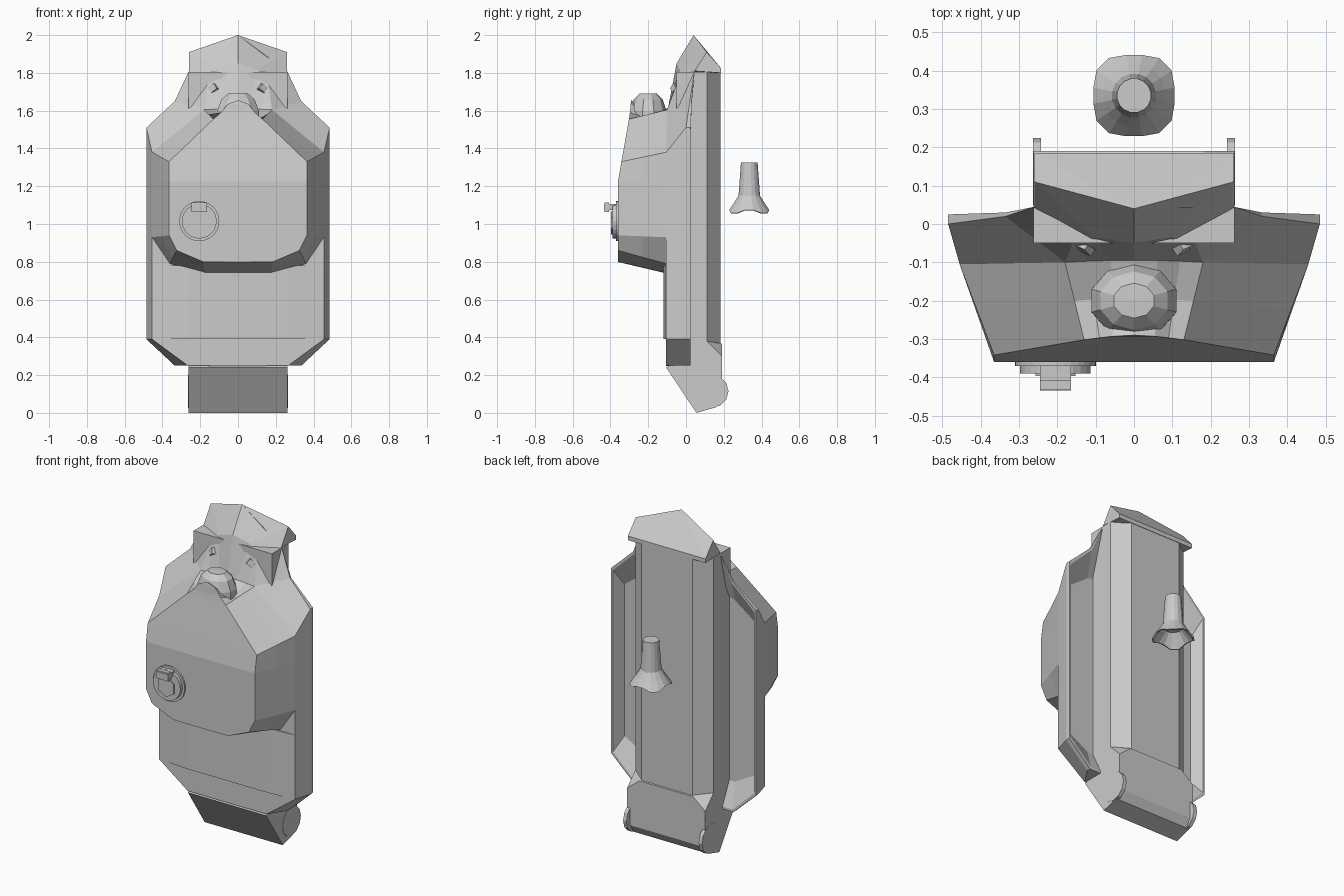
import bpy, bmesh, math
from mathutils import Vector

if "Cube" in bpy.data.objects:
    bpy.data.objects.remove(bpy.data.objects["Cube"])


def finish(name, bm):
    bmesh.ops.remove_doubles(bm, verts=bm.verts, dist=0.0005)
    bmesh.ops.dissolve_degenerate(bm, edges=bm.edges, dist=0.0005)
    bmesh.ops.recalc_face_normals(bm, faces=bm.faces)
    me = bpy.data.meshes.new(name)
    bm.to_mesh(me)
    bm.free()
    ob = bpy.data.objects.new(name, me)
    bpy.context.collection.objects.link(ob)
    return ob


def flip(p):
    return (-p[0], p[1], p[2])


def loft(name, halves):
    """Skin right-half outlines mirrored across x, capped with left-right strips."""
    bm = bmesh.new()
    n = len(halves[0])
    rings = [[bm.verts.new(p) for p in h + [flip(q) for q in reversed(h)]] for h in halves]
    for a, b in zip(rings, rings[1:]):
        for i in range(2 * n):
            j = (i + 1) % (2 * n)
            bm.faces.new((a[i], a[j], b[j], b[i]))
    for r in (rings[0], rings[-1]):
        for i in range(n - 1):
            bm.faces.new((r[i], r[i + 1], r[-2 - i], r[-1 - i]))
    return finish(name, bm)


def hull(name, pts):
    """Convex block from right-side points plus their mirror."""
    bm = bmesh.new()
    for p in {q for p in pts for q in (tuple(p), flip(p))}:
        bm.verts.new(p)
    bmesh.ops.convex_hull(bm, input=bm.verts)
    bmesh.ops.dissolve_limit(bm, angle_limit=0.02, verts=bm.verts, edges=bm.edges)
    return finish(name, bm)


def rings(name, centre, profile, sides, shape):
    """Stack of rings (r, z, blend), shape(angle, blend) gives x/y scale and lift."""
    bm = bmesh.new()
    prev = None
    for k, (r, z, blend) in enumerate(profile):
        ring = []
        for i in range(sides):
            t = 2 * math.pi * (i + 0.5) / sides
            sx, sy, dz = shape(t, blend)
            ring.append(bm.verts.new((centre[0] + r * sx * math.cos(t),
                                      centre[1] + r * sy * math.sin(t), z + dz)))
        if prev:
            for i in range(sides):
                j = (i + 1) % sides
                bm.faces.new((prev[i], prev[j], ring[j], ring[i]))
        if k in (0, len(profile) - 1):
            bm.faces.new(ring)
        prev = ring
    return finish(name, bm)


def box(name, loc, size, rot=(0, 0, 0)):
    bpy.ops.mesh.primitive_cube_add(size=1, location=loc, rotation=rot)
    ob = bpy.context.object
    ob.name, ob.scale = name, size
    return ob


def disc(name, x, z, r, y0, y1, sides=24):
    bpy.ops.mesh.primitive_cylinder_add(vertices=sides, radius=r, depth=y1 - y0,
                                        location=(x, (y0 + y1) / 2, z),
                                        rotation=(math.pi / 2, 0, 0))
    bpy.context.object.name = name


# Main shell with hollow flanks at the back
front = [(0, -.095, 1.61), (.06, -.096, 1.609), (.12, -.097, 1.607), (.18, -.1, 1.605),
         (.455, -.105, 1.38), (.455, -.105, .39), (.265, -.105, .25), (0, -.105, .249)]
brow = [(0, -.05, 1.85), (.10, -.035, 1.82), (.16, -.05, 1.74)] + front[3:]
edge = [(0, .04, 2.0), (.26, .11, 1.91), (.26, .045, 1.81), (.335, .02, 1.65),
        (.485, 0, 1.51), (.485, 0, .39), (.335, 0, .25), (0, 0, .249)]
top_back = [(0, .04, 1.8), (.2, .04, 1.799), (.26, .045, 1.798)]
back = top_back + [(.335, .03, 1.65), (.485, .025, 1.51), (.485, .025, .39),
                   (.335, .025, .25), (0, .025, .249)]
rim = top_back + [(.33, .03, 1.635), (.472, .025, 1.5), (.472, .025, .4),
                  (.33, .025, .265), (0, .025, .264)]
floor = [(0, -.04, 1.55), (.1, -.04, 1.54), (.2, -.04, 1.53), (.3, -.04, 1.5),
         (.44, -.04, 1.4), (.44, -.04, .48), (.3, -.04, .4), (0, -.04, .399)]
loft("main_shell", [front, brow, edge, back, rim, floor])

# Roof block over the back panel
hull("roof_cap", [(0, .04, 2.0), (.26, .11, 1.91), (.26, .185, 1.825),
                  (.26, .185, 1.80), (.26, .045, 1.81), (0, .045, 1.80)])

# Chamfered spine panel
hull("back_panel", [(x, y, z) for x, y in ((.262, -.05), (.262, .11), (.17, .182))
                    for z in (.26, 1.805)])

# Foot block and its rounded end discs
foot = [(-.105, .24), (.055, 0), (.16, .03), (.19, .08), (.19, .3), (.11, .38), (.02, .3)]
hull("foot_block", [(.262, y, z) for y, z in foot] + [(.18, .19, .365), (.18, .11, .39)])
for s in (-1, 1):
    bpy.ops.mesh.primitive_cylinder_add(vertices=12, radius=.088, depth=.022,
                                        location=(s * .253, .137, .115),
                                        rotation=(0, math.pi / 2, 0))
    bpy.context.object.name = "foot_disc"

# Slightly raised belly plate
hull("belly_plate", [(x, y, z) for x, y in ((.26, -.12), (.45, -.106), (.45, -.09))
                     for z in (.39, .78)])

# Protruding front pod
pod_base = [(0, -.095, 1.612), (.06, -.095, 1.611), (.12, -.097, 1.608), (.18, -.1, 1.605),
            (.455, -.105, 1.38), (.455, -.105, 1.22), (.455, -.105, .93),
            (.36, -.105, .79), (.175, -.105, .74), (0, -.105, .739)]
pod_face = [(0, -.29, 1.655), (.055, -.293, 1.635), (.09, -.297, 1.59), (.13, -.302, 1.555),
            (.365, -.342, 1.33), (.365, -.36, 1.225), (.365, -.36, .94),
            (.325, -.36, .86), (.185, -.36, .80), (0, -.36, .799)]
pod_mid = [tuple((Vector(a) + Vector(b)) / 2 - Vector((0, 0, .045 if i < 3 else 0)))
           for i, (a, b) in enumerate(zip(pod_base, pod_face))]
loft("front_pod", [pod_base, pod_mid, pod_face])

# Faceted dome on the pod
rings("pod_dome", (0, -.2), [(.118, 1.5, 0), (.116, 1.6, 0), (.092, 1.66, 0),
                             (.055, 1.69, 0), (.004, 1.692, 0)], 10,
      lambda t, b: (1, .83, 0))

# Small sight blocks on the brow
for s in (-1, 1):
    box("sight_block", (s * .125, -.055, 1.717), (.038, .035, .036),
        (math.radians(-15), s * math.radians(38), s * math.radians(25)))

# Round dial with latch
DX, DZ = -.205, 1.015
disc("dial_flange", DX, DZ, .106, -.37, -.355, 32)
disc("dial_body", DX, DZ, .092, -.39, -.36)
disc("dial_hub", DX, DZ - .01, .06, -.397, -.38, 6)
box("dial_latch", (DX, -.40, 1.09), (.08, .07, .03))
box("dial_latch_lip", (DX, -.42, 1.088), (.08, .025, .05))


# Free-standing flared nozzle behind the back
def flare(t, b):
    q = 1 + b * .13 * (1 - math.cos(4 * t)) / 2
    return q, q, b * .012 * math.cos(4 * t)


rings("flared_nozzle", (0, .335), [(.045, 1.325, 0), (.058, 1.15, 0), (.08, 1.11, .5),
                                   (.106, 1.066, 1), (.098, 1.064, 1), (.05, 1.13, 0)],
      16, flare)
